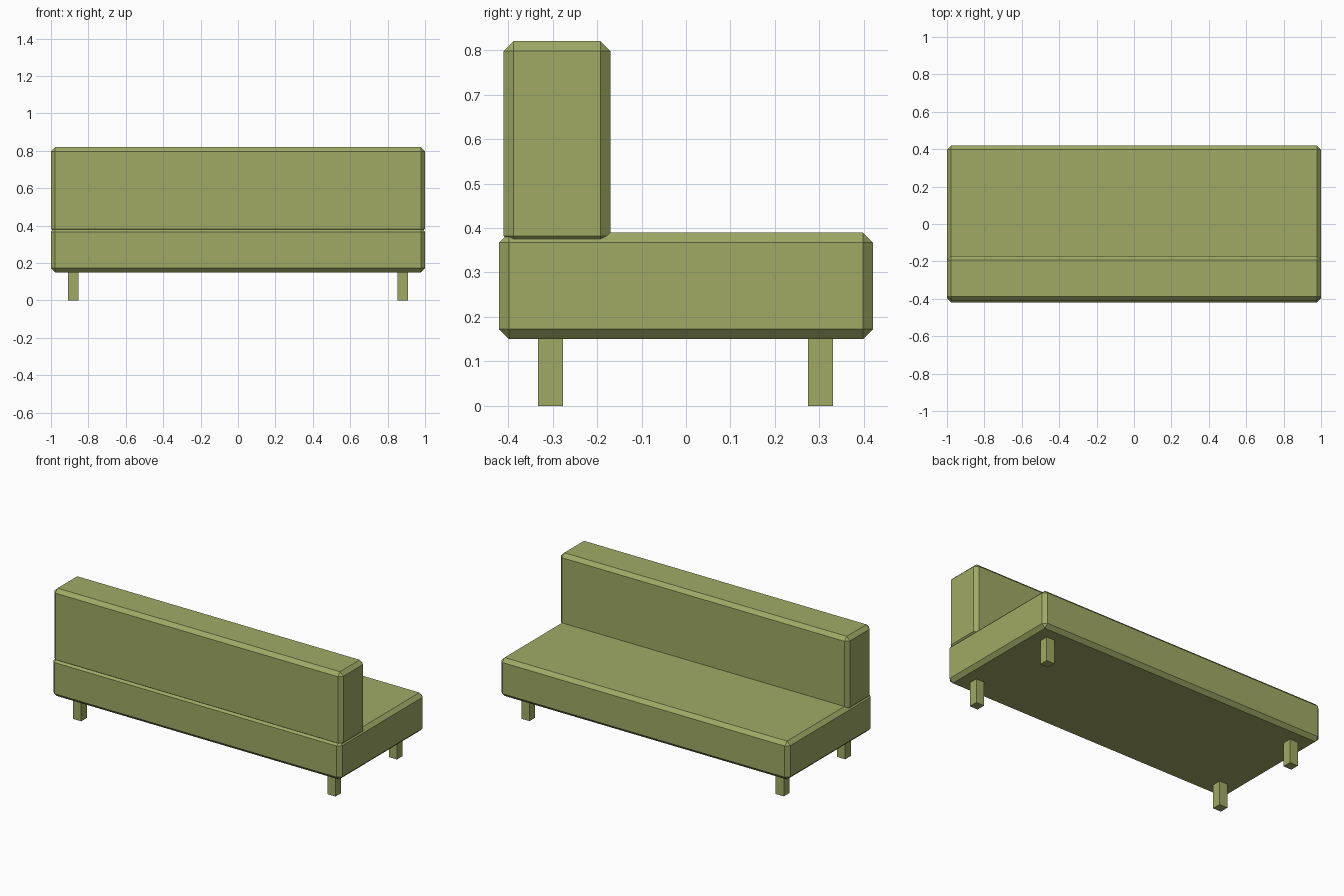
import bpy

if "Cube" in bpy.data.objects:
    bpy.data.objects.remove(bpy.data.objects["Cube"])

fabric = bpy.data.materials.new("olive_fabric")
fabric.diffuse_color = (0.35, 0.40, 0.13, 1.0)
fabric.use_nodes = True
fabric.node_tree.nodes["Principled BSDF"].inputs["Base Color"].default_value = fabric.diffuse_color


def box(name, low, high, chamfer=0.0):
    """Box between two corners, with optional single-segment chamfered edges."""
    centre = [(a + b) / 2 for a, b in zip(low, high)]
    bpy.ops.mesh.primitive_cube_add(size=1, location=centre)
    obj = bpy.context.object
    obj.name = name
    obj.scale = [b - a for a, b in zip(low, high)]
    bpy.ops.object.transform_apply(location=False, rotation=False, scale=True)
    obj.data.materials.append(fabric)
    if chamfer:
        bevel = obj.modifiers.new("chamfer", 'BEVEL')
        bevel.width = chamfer
        bevel.segments = 1
    return obj


# Upholstered blocks
box("seat", (-1, -0.42, 0.15), (1, 0.42, 0.39), 0.0225)
box("backrest", (-1, -0.41, 0.36), (1, -0.17, 0.82), 0.0225)

# Four square legs
LEG = 0.028
for side, x in (("left", -0.88), ("right", 0.88)):
    for end, y in (("front", -0.305), ("back", 0.302)):
        box(f"{end}_{side}_leg", (x - LEG, y - LEG, 0), (x + LEG, y + LEG, 0.15))
